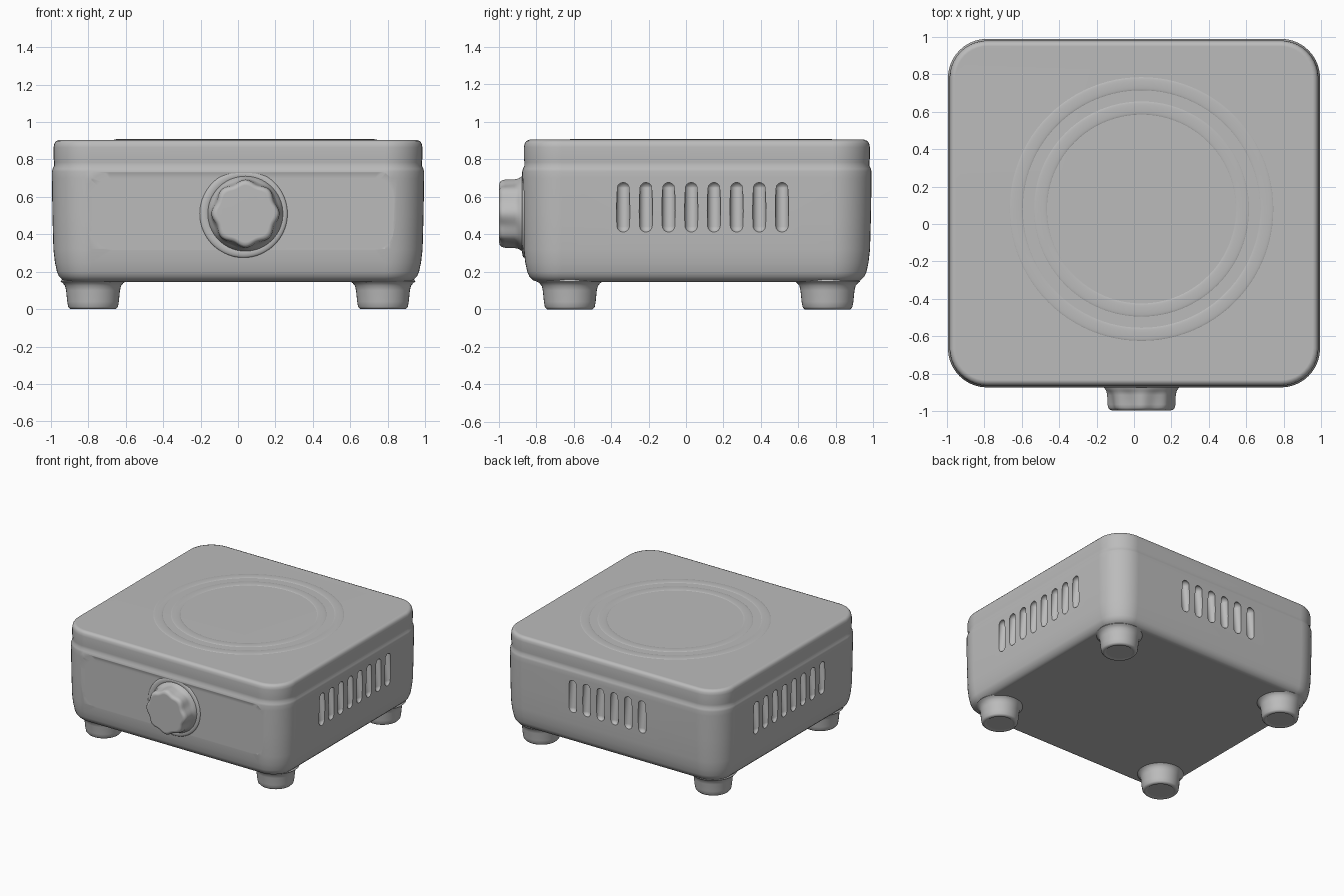
import bpy, bmesh
from math import sin, cos, pi, radians
from mathutils import Matrix, Vector

cube = bpy.data.objects.get("Cube")
if cube:
    bpy.data.objects.remove(cube, do_unlink=True)

grey = bpy.data.materials.new("plain_grey")
grey.use_nodes = True
grey.diffuse_color = (0.5, 0.5, 0.5, 1)
grey.node_tree.nodes["Principled BSDF"].inputs["Base Color"].default_value = (0.5, 0.5, 0.5, 1)

MID_Y = 0.058          # the casing sits behind the knob
FRONT = Matrix.Rotation(radians(90), 4, 'X')   # turns local +z to -y


def rounded_rect(hx, hy, r, z, steps=10):
    pts = []
    for k, (sx, sy) in enumerate([(1, 1), (-1, 1), (-1, -1), (1, -1)]):
        for i in range(steps + 1):
            a = (k + i / steps) * pi / 2
            pts.append((sx * (hx - r) + r * cos(a), sy * (hy - r) + r * sin(a), z))
    return pts


def lobed(r, z, depth=0.0, lobes=8, n=96):
    out = []
    for i in range(n):
        a = 2 * pi * i / n
        rr = r * (1 + depth * cos(lobes * a))
        out.append((rr * cos(a), rr * sin(a), z))
    return out


def finish(bm, name, matrix):
    bmesh.ops.recalc_face_normals(bm, faces=bm.faces)
    bm.transform(matrix)
    me = bpy.data.meshes.new(name)
    bm.to_mesh(me)
    bm.free()
    ob = bpy.data.objects.new(name, me)
    bpy.context.collection.objects.link(ob)
    me.materials.append(grey)
    return ob


def loft(name, rings, matrix=Matrix()):
    bm = bmesh.new()
    rows = [[bm.verts.new(p) for p in ring] for ring in rings]
    n = len(rows[0])
    for a, b in zip(rows, rows[1:]):
        for i in range(n):
            j = (i + 1) % n
            bm.faces.new((a[i], a[j], b[j], b[i]))
    bm.faces.new(rows[0][::-1])
    bm.faces.new(rows[-1])
    return finish(bm, name, matrix)


def smooth(ob, angle=40):
    bpy.ops.object.select_all(action='DESELECT')
    ob.select_set(True)
    bpy.context.view_layer.objects.active = ob
    bpy.ops.object.shade_smooth_by_angle(angle=radians(angle))
    mod = ob.modifiers.new("even_shading", 'WEIGHTED_NORMAL')
    mod.keep_sharp = True


def ring_bead(name, major, minor, height, matrix):
    # low half-buried ring
    prof = [(major + minor * cos(pi * i / 8), height * sin(pi * i / 8)) for i in range(9)]
    prof = [(major + minor, -0.01)] + prof + [(major - minor, -0.01)]
    bm = bmesh.new()
    rows = [[bm.verts.new(p) for p in lobed(r, z)] for r, z in prof]
    for a, b in zip(rows, rows[1:] + rows[:1]):
        for i in range(len(a)):
            j = (i + 1) % len(a)
            bm.faces.new((a[i], a[j], b[j], b[i]))
    smooth(finish(bm, name, matrix), 60)


def slot_cutters(name, positions, place):
    # upright capsules, leaning inward at the top
    bm = bmesh.new()
    for p in positions:
        made = bmesh.ops.create_uvsphere(bm, u_segments=20, v_segments=14, radius=0.036)["verts"]
        for v in made:
            v.co.z += 0.1 if v.co.z > 0 else -0.1
        bmesh.ops.transform(bm, matrix=place(p), verts=made)
    return finish(bm, name, Matrix())


# Casing: inset and height, from the underside to the top
profile = [(0.085, 0.145), (0.058, 0.155), (0.038, 0.175), (0.027, 0.2), (0.016, 0.25),
           (0.008, 0.32), (0.003, 0.5), (0, 0.7), (0, 0.735), (0.004, 0.75), (0.011, 0.765),
           (0.012, 0.785), (0.009, 0.805), (0.009, 0.865), (0.013, 0.885), (0.022, 0.898),
           (0.04, 0.905)]
casing = loft("casing",
              [rounded_rect(0.995 - d, 0.932 - d, 0.21 - d, z) for d, z in profile],
              Matrix.Translation((0, MID_Y, 0)))

# Cutters: side vents, back vents and a shallow front recess
side_y = [-0.335 + 0.121 * i for i in range(8)]
back_x = [0.33 - 0.125 * i for i in range(6)]
cutters = []
for name, s in (("left_vents", 1), ("right_vents", -1)):
    cutters.append(slot_cutters(name, side_y, lambda p: Matrix.Translation((s * 0.99, p, 0.545))
                                @ Matrix.Rotation(radians(-7 * s), 4, 'Y')))
cutters.append(slot_cutters("back_vents", back_x, lambda p: Matrix.Translation((p, 0.985, 0.545))
                            @ Matrix.Rotation(radians(7), 4, 'X')))
cutters.append(loft("front_recess",
                    [rounded_rect(0.8, 0.19, 0.1, 0.863), rounded_rect(0.9, 0.25, 0.16, 0.885)],
                    Matrix.Translation((0.03, 0, 0.51)) @ FRONT))

bpy.context.view_layer.objects.active = casing
for c in cutters:
    c.hide_render = True
    mod = casing.modifiers.new(c.name, 'BOOLEAN')
    mod.operation = 'DIFFERENCE'
    mod.solver = 'EXACT'
    mod.object = c
    bpy.ops.object.modifier_apply(modifier=mod.name)
    bpy.data.objects.remove(c, do_unlink=True)
smooth(casing, 35)

# Hot plate rings on the top
for name, r in (("outer_plate_ring", 0.67), ("inner_plate_ring", 0.54)):
    ring_bead(name, r, 0.035, 0.004, Matrix.Translation((0.04, 0.08, 0.905)))

# Control knob with a flared base and lobed grip
knob = loft("control_knob",
            [lobed(0.205, 0.85), lobed(0.2, 0.875), lobed(0.186, 0.893, 0.01),
             lobed(0.178, 0.915, 0.03), lobed(0.174, 0.965, 0.045), lobed(0.17, 0.982, 0.045),
             lobed(0.162, 0.993, 0.045), lobed(0.145, 0.998, 0.04)],
            Matrix.Translation((0.04, 0, 0.51)) @ FRONT)
smooth(knob, 50)
ring_bead("knob_surround", 0.21, 0.025, 0.012, Matrix.Translation((0.03, -0.862, 0.51)) @ FRONT)

# Feet: flared at the casing, dished underneath
foot_profile = [(0.095, 0.008), (0.105, 0), (0.122, 0), (0.133, 0.012), (0.138, 0.04),
                (0.144, 0.1), (0.15, 0.125), (0.163, 0.14), (0.175, 0.148), (0.14, 0.19)]
for side, x in (("left", 0.775), ("right", -0.775)):
    for end, y in (("front", -0.62), ("back", 0.755)):
        foot = loft(end + "_" + side + "_foot", [lobed(r, z, n=40) for r, z in foot_profile],
                    Matrix.Translation((x, y, 0)))
        smooth(foot, 50)
